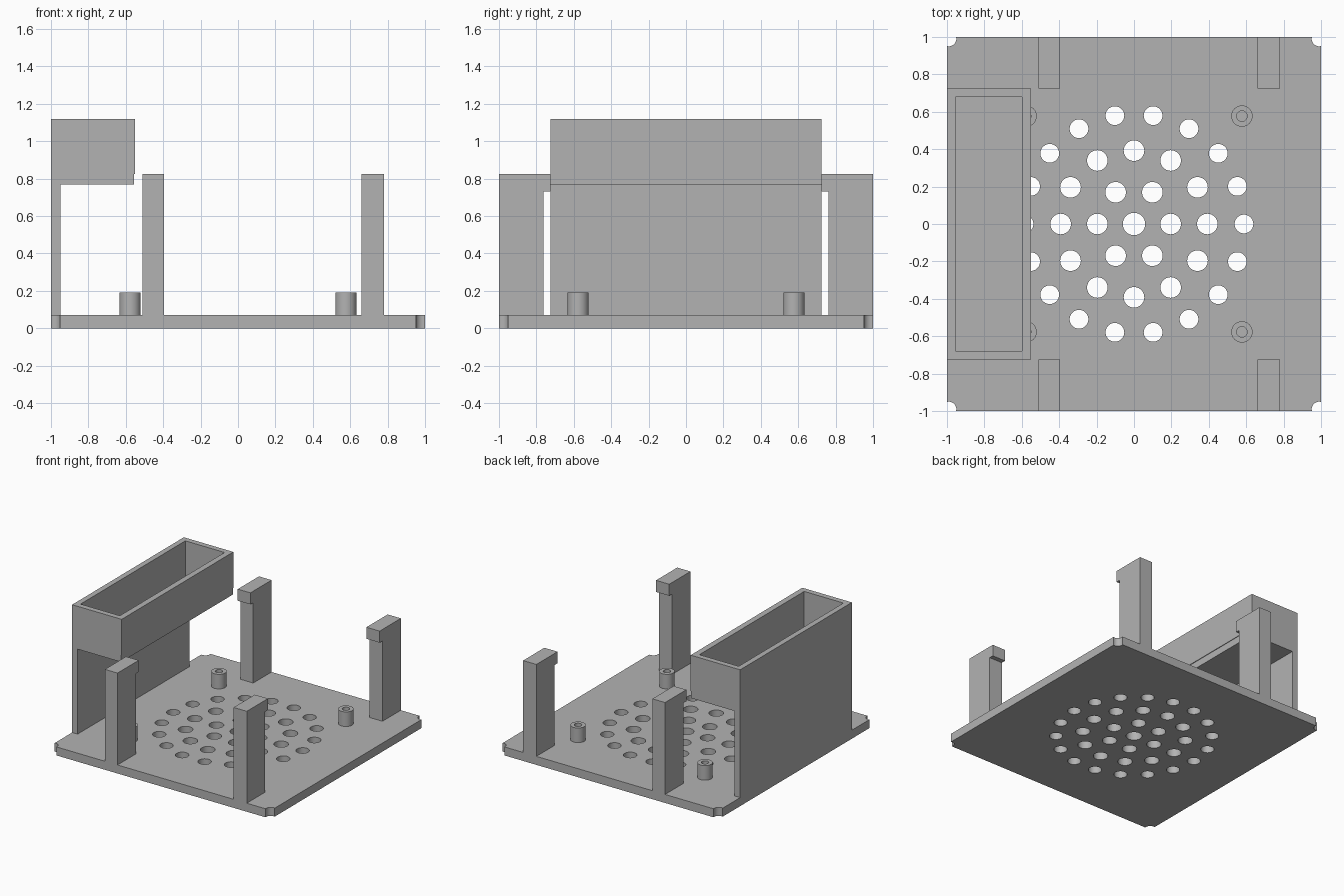
import bpy, bmesh, math
from mathutils import Matrix, Vector

if "Cube" in bpy.data.objects:
    bpy.data.objects.remove(bpy.data.objects["Cube"], do_unlink=True)

grey = bpy.data.materials.new("matte grey plastic")
grey.use_nodes = True
COLOR = (0.45, 0.45, 0.45, 1)
grey.diffuse_color = COLOR
grey.node_tree.nodes["Principled BSDF"].inputs["Base Color"].default_value = COLOR


def add_box(bm, lo, hi):
    lo, hi = Vector(lo), Vector(hi)
    size = hi - lo
    bmesh.ops.create_cube(bm, size=1, matrix=Matrix.Translation((lo + hi) / 2) @ Matrix.Diagonal((*size, 1)))


def add_cylinder(bm, x, y, radius, z0, z1):
    bmesh.ops.create_cone(bm, cap_ends=True, segments=48, radius1=radius, radius2=radius,
                          depth=z1 - z0, matrix=Matrix.Translation((x, y, (z0 + z1) / 2)))


def make(name, bm):
    mesh = bpy.data.meshes.new(name)
    bm.to_mesh(mesh)
    bm.free()
    mesh.materials.append(grey)
    obj = bpy.data.objects.new(name, mesh)
    bpy.context.collection.objects.link(obj)
    return obj


def select(obj):
    bpy.ops.object.select_all(action='DESELECT')
    obj.select_set(True)
    bpy.context.view_layer.objects.active = obj


def cut(obj, cutter_bm):
    cutter = make("cutter", cutter_bm)
    cutter.hide_render = True
    mod = obj.modifiers.new("cut", 'BOOLEAN')
    mod.operation, mod.solver, mod.object = 'DIFFERENCE', 'EXACT', cutter
    select(obj)
    bpy.ops.object.modifier_apply(modifier=mod.name)
    bpy.data.objects.remove(cutter, do_unlink=True)


def smooth(obj):
    select(obj)
    bpy.ops.object.shade_smooth_by_angle(angle=math.radians(30))


BASE = 0.07
SIGNS = [(sx, sy) for sx in (-1, 1) for sy in (-1, 1)]

# Base plate with rings of vent holes and notched corners
bm = bmesh.new()
add_box(bm, (-1, -1, 0), (1, 1, BASE))
plate = make("base_plate", bm)
holes = bmesh.new()
add_cylinder(holes, 0, 0, 0.06, -0.1, 0.2)
for ring, radius in ((1, 0.055), (2, 0.055), (3, 0.05)):
    for i in range(6 * ring):
        a = math.tau * i / (6 * ring)
        d = 0.196 * ring
        add_cylinder(holes, d * math.cos(a), d * math.sin(a), radius, -0.1, 0.2)
for sx, sy in SIGNS:
    add_cylinder(holes, sx * 0.99, sy * 0.99, 0.04, -0.1, 0.2)
cut(plate, holes)
smooth(plate)

# Hollow screw standoffs
for sx, sy in SIGNS:
    bm = bmesh.new()
    add_cylinder(bm, sx * 0.577, sy * 0.577, 0.057, BASE, 0.19)
    post = make(f"standoff_{'left' if sx > 0 else 'right'}_{'back' if sy > 0 else 'front'}", bm)
    bore = bmesh.new()
    add_cylinder(bore, sx * 0.577, sy * 0.577, 0.028, BASE + 0.01, 0.3)
    cut(post, bore)
    smooth(post)

# Clip posts: hooked side profile extruded across the width
PROFILE = [(1, BASE), (1, 0.825), (0.725, 0.825), (0.725, 0.73), (0.762, 0.73), (0.762, BASE)]
for side, x0, x1 in (("right", -0.51, -0.395), ("left", 0.66, 0.78)):
    for end, sy in (("back", 1), ("front", -1)):
        bm = bmesh.new()
        face = bm.faces.new([bm.verts.new((x0, sy * y, z)) for y, z in PROFILE])
        ext = bmesh.ops.extrude_face_region(bm, geom=[face])
        moved = [v for v in ext["geom"] if isinstance(v, bmesh.types.BMVert)]
        bmesh.ops.translate(bm, verts=moved, vec=(x1 - x0, 0, 0))
        bmesh.ops.recalc_face_normals(bm, faces=bm.faces)
        make(f"clip_post_{side}_{end}", bm)

# Raised open tray and its supporting wall
W = 0.725
bm = bmesh.new()
add_box(bm, (-1, -W, 0.825), (-0.55, W, 1.12))
tray = make("tray_walls", bm)
pocket = bmesh.new()
add_box(pocket, (-0.955, -0.68, 0.7), (-0.598, 0.68, 1.3))
cut(tray, pocket)

bm = bmesh.new()
add_box(bm, (-1, -W, 0.768), (-0.555, W, 0.825))
make("tray_floor", bm)

bm = bmesh.new()
add_box(bm, (-1, -W, BASE), (-0.95, W, 0.768))
make("tray_support_wall", bm)
